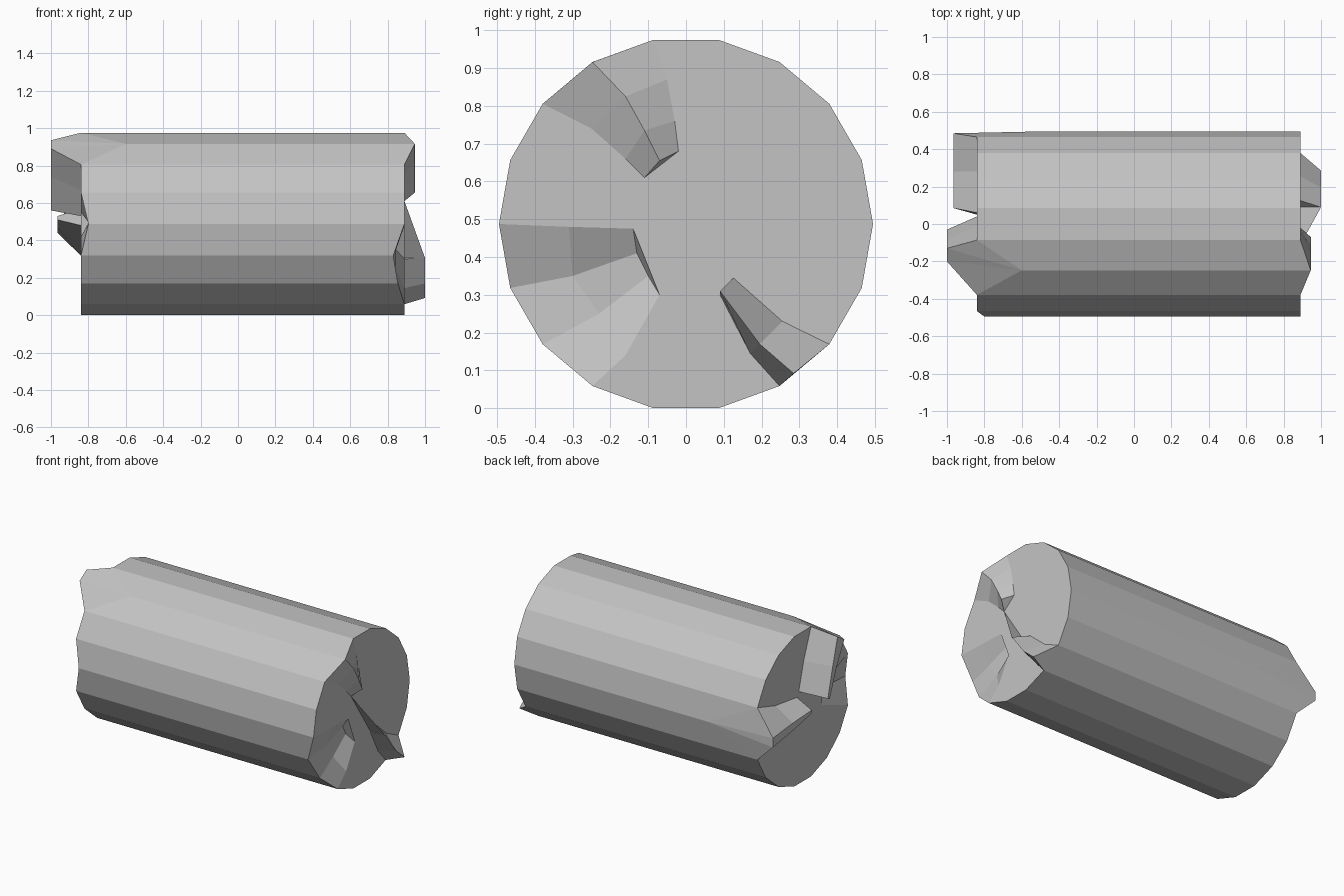
import bpy, bmesh, math

cube = bpy.data.objects.get("Cube")
if cube:
    bpy.data.objects.remove(cube, do_unlink=True)

SIDES, RADIUS = 18, 0.495
CENTRE = RADIUS * math.cos(math.pi / SIDES)

stone = bpy.data.materials.new("mid_grey")
stone.use_nodes = True
stone.diffuse_color = (0.55, 0.55, 0.55, 1)
stone.node_tree.nodes["Principled BSDF"].inputs["Base Color"].default_value = stone.diffuse_color

bm = bmesh.new()
cache = {}


def vert(p):
    key = tuple(round(c, 4) for c in p)
    if key not in cache:
        cache[key] = bm.verts.new(key)
    return cache[key]


def face(points):
    vs = list(dict.fromkeys(vert(p) for p in points))
    if len(vs) > 2 and not bm.faces.get(vs):
        bm.faces.new(vs)


class End:
    """One broken end: a flat cap interrupted by ridges and dents."""

    def __init__(self, x, shifted, features):
        self.x, self.shifted, self.features = x, shifted, features

    def rim(self, k):
        a = math.tau * (k % SIDES) / SIDES
        return (self.shifted.get(k % SIDES, self.x),
                RADIUS * math.cos(a), CENTRE + RADIUS * math.sin(a))

    def grid(self, first, last, peak, rows):
        # Rim row, then inner rows; outer columns lie on the cap, others at the peak
        inner = []
        for row in rows:
            xs = [self.x] + [peak] * (len(row) - 2) + [self.x]
            inner.append([(x, *p) for x, p in zip(xs, row)])
        return inner

    def build(self):
        outline, k = [], 1
        while k < SIDES + 1:
            if k not in self.features:
                outline.append(self.rim(k))
                k += 1
                continue
            last, peak, tips, rows = self.features[k]
            if tips:
                edge = [self.rim(k)] + [(peak, *t) for t in tips] + [self.rim(last)]
                # Outer wall below the tip of a ridge
                if last - k == 2:
                    for a, b in zip(edge, edge[1:]):
                        face([self.rim(k + 1), a, b])
                else:
                    face(edge)
            else:
                edge = [self.rim(i) for i in range(k, last + 1)]
            grid = [edge] + self.grid(k, last, peak, rows)
            for r, s in zip(grid, grid[1:]):
                for i in range(len(r) - 1):
                    face([r[i], r[i + 1], s[i + 1], s[i]])
            face(grid[-1])
            outline += [r[0] for r in grid]
            outline += [r[-1] for r in reversed(grid)][:-1]
            k = last
        face(outline)


# Each feature: first rim corner -> (last corner, peak x, rim tips, inner rows)
left_end = End(0.89, {10: 0.83, 11: 0.855}, {
    5: (7, 0.945, [(-0.2475, 0.916)], [
        [(-0.05, 0.87), (-0.16, 0.825), (-0.25, 0.74)],
        [(-0.03, 0.76), (-0.11, 0.735), (-0.16, 0.66)],
        [(-0.02, 0.68), (-0.07, 0.655), (-0.11, 0.61)]]),
    9: (12, 0.845, [], [
        [(-0.31, 0.48), (-0.3, 0.35), (-0.23, 0.25), (-0.16, 0.14)],
        [(-0.14, 0.475), (-0.13, 0.41), (-0.1, 0.35), (-0.07, 0.3)]]),
    15: (16, 1.0, [(0.285, 0.092)], [
        [(0.17, 0.145), (0.195, 0.17), (0.255, 0.23)],
        [(0.09, 0.3), (0.09, 0.31), (0.125, 0.345)]]),
})
right_end = End(-0.84, {6: -0.6, 0: -0.5, 9: -0.8}, {
    5: (7, -1.0, [(-0.13, 0.935), (-0.2, 0.89)], [
        [(-0.01, 0.78), (-0.08, 0.76), (-0.12, 0.74), (-0.25, 0.67)],
        [(0.04, 0.6), (-0.03, 0.57), (-0.05, 0.56), (-0.12, 0.53)]]),
    8: (10, -0.8, [], [
        [(-0.2, 0.55), (-0.2, 0.5), (-0.2, 0.42)]]),
    17: (19, -0.965, [(0.485, 0.44), (0.485, 0.5)], [
        [(0.28, 0.4), (0.28, 0.47), (0.28, 0.52), (0.28, 0.6)],
        [(0.05, 0.48), (0.085, 0.51), (0.085, 0.53), (0.06, 0.57)]]),
})

# Faceted barrel between the two ends
for k in range(SIDES):
    face([left_end.rim(k), left_end.rim(k + 1), right_end.rim(k + 1), right_end.rim(k)])
left_end.build()
right_end.build()
bmesh.ops.recalc_face_normals(bm, faces=bm.faces)
bmesh.ops.triangulate(bm, faces=[f for f in bm.faces if len(f.verts) > 4], ngon_method='EAR_CLIP')


def make_object(name):
    mesh = bpy.data.meshes.new(name)
    bm.to_mesh(mesh)
    mesh.materials.append(stone)
    bpy.context.collection.objects.link(bpy.data.objects.new(name, mesh))


make_object("broken_column")

# Thin splinter linking the two ridges on the left end
bm.clear()
cache.clear()
face([(0.89, -0.11, 0.61), (1.0, 0.09, 0.305), (0.89, 0.09, 0.305)])
make_object("splinter")
bm.free()
